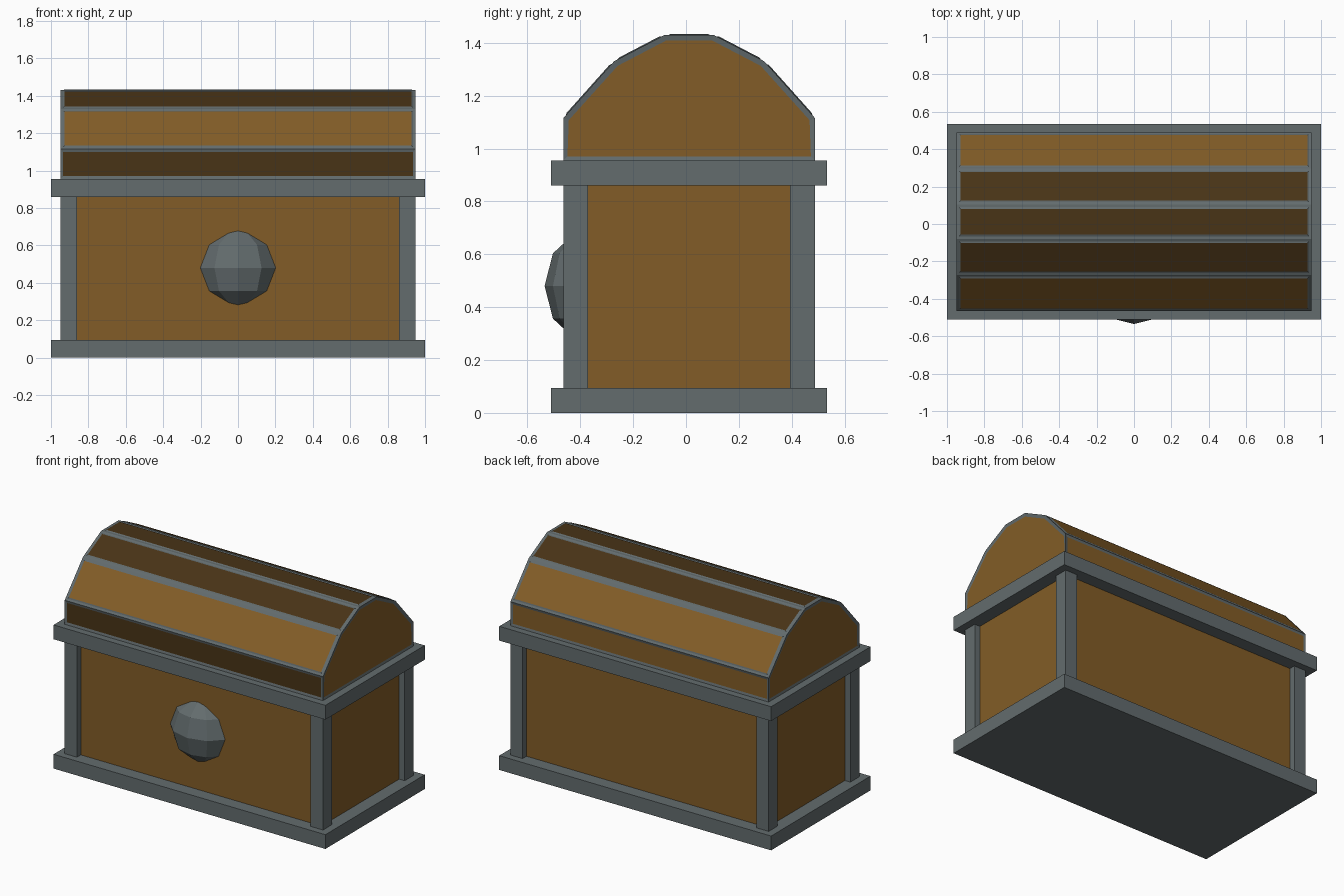
import bpy, bmesh, math
from mathutils import Vector, Matrix

if "Cube" in bpy.data.objects:
    bpy.data.objects.remove(bpy.data.objects["Cube"])

YC = 0.012  # chest centre in y; the lock bulges out in front


def material(name, rgb):
    m = bpy.data.materials.new(name)
    m.diffuse_color = (*rgb, 1)
    m.use_nodes = True
    m.node_tree.nodes["Principled BSDF"].inputs["Base Color"].default_value = m.diffuse_color
    return m


wood = material("wood", (0.225, 0.108, 0.020))
dark_wood = material("dark_wood", (0.065, 0.033, 0.008))
iron = material("iron", (0.125, 0.150, 0.155))


def finish(name, bm, *mats):
    bmesh.ops.recalc_face_normals(bm, faces=bm.faces)
    me = bpy.data.meshes.new(name)
    bm.to_mesh(me)
    bm.free()
    for m in mats:
        me.materials.append(m)
    ob = bpy.data.objects.new(name, me)
    bpy.context.collection.objects.link(ob)
    return ob


def box(name, x, y, z, mat):
    bm = bmesh.new()
    size = Vector((x[1] - x[0], y[1] - y[0], z[1] - z[0]))
    mid = Vector((sum(x), sum(y), sum(z))) / 2
    bmesh.ops.create_cube(bm, size=1, matrix=Matrix.Translation(mid) @ Matrix.Diagonal((*size, 1)))
    return finish(name, bm, mat)


# base plate, rim and recessed wooden body
box("base_plate", (-1, 1), (YC - 0.522, YC + 0.522), (0, 0.095), iron)
box("rim", (-1, 1), (YC - 0.522, YC + 0.522), (0.86, 0.955), iron)
box("body", (-0.91, 0.91), (YC - 0.435, YC + 0.435), (0.095, 0.86), wood)

# four corner posts
for sx, side in ((-1, "left"), (1, "right")):
    for sy, end in ((-1, "front"), (1, "back")):
        box(f"{end}_{side}_post", sorted((sx * 0.86, sx * 0.95)),
            sorted((YC + sy * 0.382, YC + sy * 0.476)), (0.095, 0.86), iron)

# faceted lid: extruded profile with a framed wooden panel in each face
half = [(0.476, 0.955), (0.476, 1.115), (0.284, 1.33), (0.092, 1.43)]
profile = half + [(-y, z) for y, z in reversed(half)]
bm = bmesh.new()
face = bm.faces.new([bm.verts.new((-0.95, YC + y, z)) for y, z in profile])
ext = bmesh.ops.extrude_face_region(bm, geom=[face], use_keep_orig=True)
bmesh.ops.translate(bm, vec=(1.9, 0, 0), verts=[v for v in ext["geom"] if isinstance(v, bmesh.types.BMVert)])
bmesh.ops.recalc_face_normals(bm, faces=bm.faces)
bm.normal_update()
upright = [f for f in bm.faces if abs(f.normal.z) < 0.1]
sloped = [f for f in bm.faces if f.normal.z > 0.1]
# the crown planks and the front strip are of darker wood
for f in upright + sloped:
    f.material_index = 2 if f.normal.z > 0.8 or f.normal.y < -0.9 else 1
panels = {f: f.material_index for f in upright + sloped}
bmesh.ops.inset_individual(bm, faces=upright, thickness=0.022, depth=-0.004)
bmesh.ops.inset_individual(bm, faces=sloped, thickness=0.02)
bmesh.ops.inset_individual(bm, faces=sloped, thickness=0.012, depth=0.004)
for f in bm.faces:
    f.material_index = panels.get(f, 0)
finish("lid", bm, iron, wood, dark_wood)

# round faceted lock boss, flattened front to back
bm = bmesh.new()
R = 0.21
arc = [math.radians(a) for a in (-90, -72, -36, 0, 36, 72, 90)]
verts = [bm.verts.new((0, -R * math.cos(a), R * math.sin(a))) for a in arc]
edges = [bm.edges.new(p) for p in zip(verts, verts[1:])]
bmesh.ops.spin(bm, geom=verts + edges, axis=(0, 0, 1), cent=(0, 0, 0), angle=math.tau, steps=10)
bmesh.ops.remove_doubles(bm, verts=bm.verts, dist=0.0005)
bmesh.ops.transform(bm, verts=bm.verts,
                    matrix=Matrix.Translation((0, -0.37, 0.48)) @ Matrix.Diagonal((1.02, 0.785, 1, 1)))
finish("lock_boss", bm, iron)
